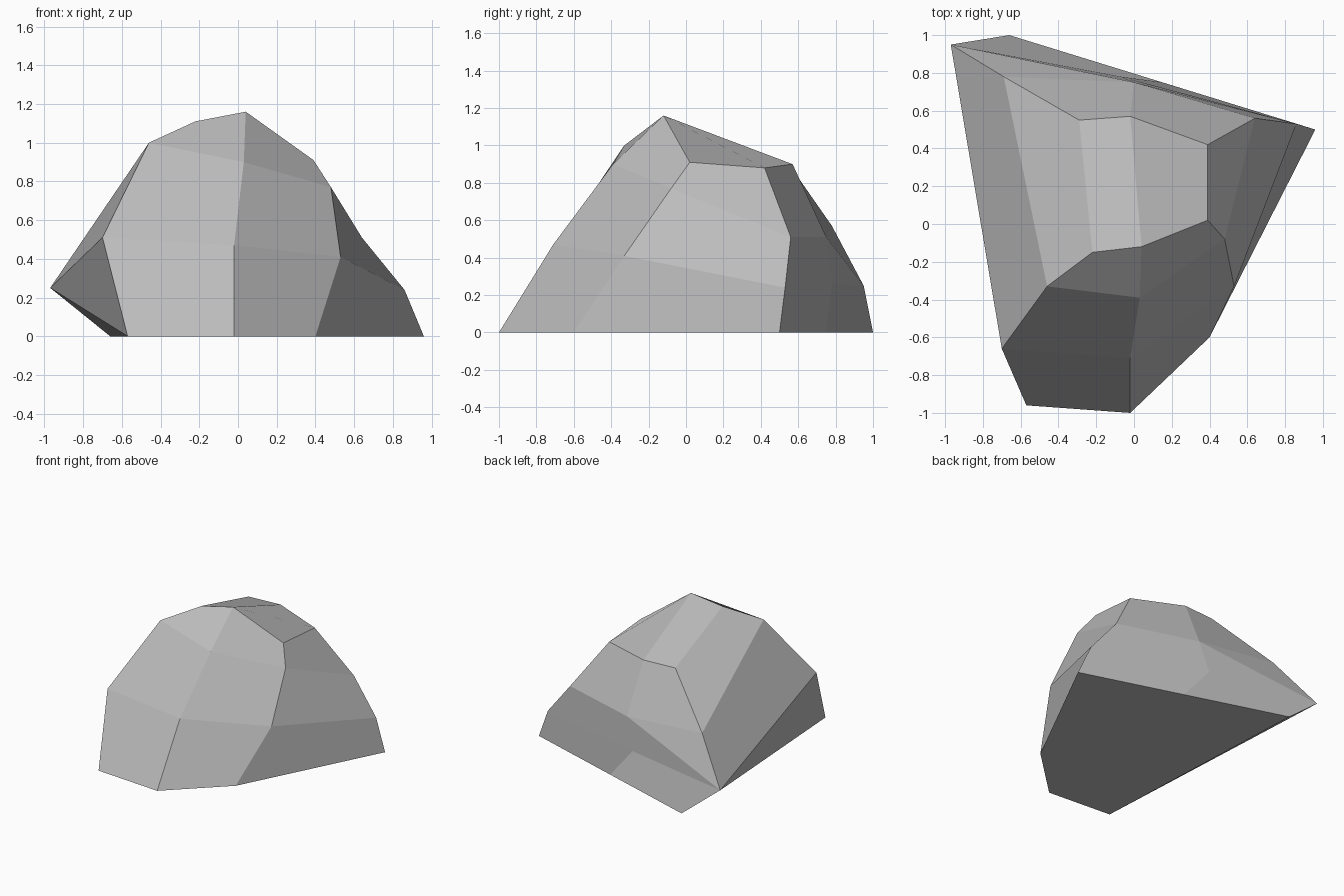
import bpy
import bmesh

# Remove the default cube
default_cube = bpy.data.objects.get("Cube")
if default_cube:
    bpy.data.objects.remove(default_cube, do_unlink=True)


def make_material(name, colour):
    material = bpy.data.materials.new(name)
    material.use_nodes = True
    material.diffuse_color = colour
    shader = next(n for n in material.node_tree.nodes if n.type == "BSDF_PRINCIPLED")
    shader.inputs["Base Color"].default_value = colour
    shader.inputs["Roughness"].default_value = 1
    return material


def bridge_rings(bm, lower, upper):
    """Close the band between two rings with one quad per side."""
    count = len(lower)
    for i in range(count):
        j = (i + 1) % count
        bm.faces.new((lower[i], lower[j], upper[j], upper[i]))


# Boulder outlines from the ground up, each counter-clockwise from front right
base_outline = [(-.57, -.96, 0), (-.02, -1, 0), (.4, -.6, 0),
                (.96, .5, 0), (.15, .75, 0), (-.66, 1, 0)]
belly_outline = [(-.7, -.66, .51), (-.02, -.71, .47), (.53, -.33, .41),
                 (.86, .53, .24), (-.07, .78, .26), (-.97, .95, .25)]
shoulder_outline = [(-.46, -.33, 1), (.03, -.39, .9), (.48, -.08, .77),
                    (.64, .56, .51), (0, .75, .51), (-.69, .78, .57)]
crown_outline = [(-.22, -.15, 1.11), (.04, -.12, 1.16), (.39, .02, .91),
                 (.39, .42, .88), (-.02, .57, .9), (-.29, .55, .9)]

# Stack the outlines into a faceted shell
bm = bmesh.new()
outlines = (base_outline, belly_outline, shoulder_outline, crown_outline)
rings = [[bm.verts.new(point) for point in outline] for outline in outlines]
for lower_ring, upper_ring in zip(rings, rings[1:]):
    bridge_rings(bm, lower_ring, upper_ring)
base, belly, shoulder, crown = rings

# Flat underside, and a crown folded along its ridge
bm.faces.new(reversed(base))
bm.faces.new((crown[0], crown[1], crown[4], crown[5]))
bm.faces.new(crown[1:5])

# Creases across the two warped facets beside the overhanging corner
for start in (base[0], shoulder[4]):
    bmesh.ops.connect_verts(bm, verts=[start, belly[5]])

bmesh.ops.recalc_face_normals(bm, faces=bm.faces[:])
mesh = bpy.data.meshes.new("boulder")
bm.to_mesh(mesh)
bm.free()

# Flat-shaded grey stone
boulder = bpy.data.objects.new("boulder", mesh)
bpy.context.collection.objects.link(boulder)
mesh.materials.append(make_material("grey_stone", (.5, .5, .5, 1)))
